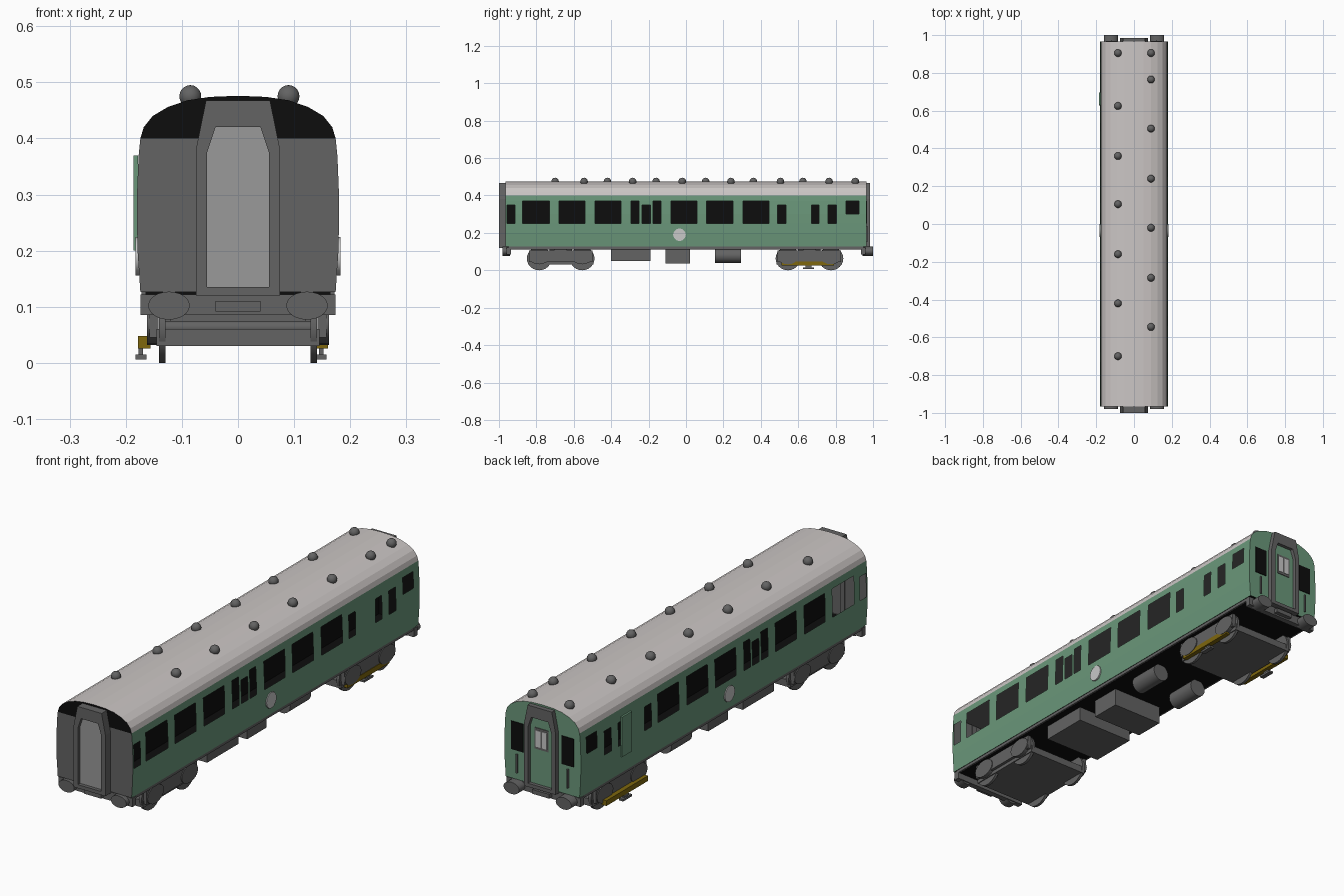
import bpy, bmesh, math
from mathutils import Matrix, Vector

if "Cube" in bpy.data.objects:
    bpy.data.objects.remove(bpy.data.objects["Cube"])

def mat(name, r, g, b):
    m = bpy.data.materials.new(name)
    m.diffuse_color = (r, g, b, 1)
    m.use_nodes = True
    m.node_tree.nodes["Principled BSDF"].inputs["Base Color"].default_value = m.diffuse_color
    return m

GREEN = mat("body green", .145, .31, .195)
ROOF = mat("roof pale grey", .60, .565, .555)
GREY = mat("dark grey", .125, .125, .125)
BLACK = mat("black", .004, .004, .004)
DOOR = mat("mid grey", .32, .32, .32)
YELLOW = mat("dark yellow", .21, .135, .004)
PALE = mat("light grey", .58, .58, .58)

def finish(name, bm, mats, smooth=False, recalc=True):
    if recalc:
        bmesh.ops.recalc_face_normals(bm, faces=bm.faces[:])
    me = bpy.data.meshes.new(name)
    bm.to_mesh(me)
    bm.free()
    for m in mats:
        me.materials.append(m)
    ob = bpy.data.objects.new(name, me)
    bpy.context.collection.objects.link(ob)
    if smooth:
        bpy.ops.object.select_all(action='DESELECT')
        ob.select_set(True)
        bpy.context.view_layer.objects.active = ob
        bpy.ops.object.shade_smooth_by_angle(angle=math.radians(40))
    return ob

def box(name, x0, x1, y0, y1, z0, z1, m):
    bm = bmesh.new()
    bmesh.ops.create_cube(bm, size=1)
    for v in bm.verts:
        v.co = Vector(((x0 + x1) / 2 + v.co.x * (x1 - x0),
                       (y0 + y1) / 2 + v.co.y * (y1 - y0),
                       (z0 + z1) / 2 + v.co.z * (z1 - z0)))
    return finish(name, bm, [m])

def cyl(name, c, ra, rz, depth, axis, m, sides=24):
    # elliptical cylinder along x or y, with height radius rz
    bm = bmesh.new()
    bmesh.ops.create_cone(bm, cap_ends=True, segments=sides, radius1=1, radius2=1, depth=depth)
    for v in bm.verts:
        a, b, d = v.co
        v.co = Vector(c) + (Vector((d, a * ra, b * rz)) if axis == 'x' else Vector((a * ra, d, b * rz)))
    return finish(name, bm, [m], smooth=True)

# Body shell: half profile swept along y, window cells left open
half = [(.174, .126), (.179, .20), (.18, .25), (.18, .30), (.178, .35), (.177, .37), (.174, .40),
        (.168, .42), (.152, .44), (.125, .456), (.09, .468), (.05, .474), (0, .476)]
ring = half + [(-x, z) for x, z in half[-2::-1]]
END = .965
LO, MID, HI = .25, .35, .37
windows = [(-.957, -.914, LO, MID), (-.875, -.73, LO, HI), (-.68, -.54, LO, HI), (-.487, -.347, LO, HI),
           (-.295, -.25, LO, HI), (-.235, -.19, LO, MID), (-.176, -.134, LO, HI), (-.08, .06, LO, HI),
           (.11, .25, LO, HI), (.305, .445, LO, HI), (.49, .535, LO, MID), (.67, .712, LO, MID),
           (.76, .805, LO, MID), (.855, .925, .30, HI)]
ys = sorted({-END, END} | {w[0] for w in windows} | {w[1] for w in windows})
bm = bmesh.new()
grid = [[bm.verts.new((x, y, z)) for x, z in ring] for y in ys]
n = len(ring)
for j in range(len(ys) - 1):
    ym = (ys[j] + ys[j + 1]) / 2
    for i in range(n - 1):
        zm = (ring[i][1] + ring[i + 1][1]) / 2
        if any(a < ym < b and lo < zm < hi for a, b, lo, hi in windows):
            continue
        f = bm.faces.new((grid[j][i], grid[j][i + 1], grid[j + 1][i + 1], grid[j + 1][i]))
        f.material_index = 1 if zm > .40 else 0
    f = bm.faces.new((grid[j][0], grid[j][-1], grid[j + 1][-1], grid[j + 1][0]))
    f.material_index = 3
# End walls in strips: front is grey with a black top, rear is green
for row, front in ((grid[0], True), (grid[-1], False)):
    for i in range(len(half) - 1):
        vs = [row[i], row[i + 1], row[n - 2 - i], row[n - 1 - i]]
        f = bm.faces.new(list(dict.fromkeys(vs)))
        f.material_index = (3 if half[i][1] >= .40 else 2) if front else 0
finish("body_shell", bm, [GREEN, ROOF, GREY, BLACK])

# Interior seen through the windows
box("cabin_ceiling", -.165, .165, -.96, .95, .386, .392, GREY)
box("cabin_floor", -.17, .17, -.96, .95, .13, .136, BLACK)
box("corridor_partition", -.003, .003, -.96, .95, .136, .386, BLACK)
box("rear_bulkhead", -.17, .17, .945, .955, .136, .386, BLACK)

# Roof vents
for x, rows in ((-.085, (.905, .625, .36, .105, -.16, -.42, -.70)),
                (.09, (.905, .765, .505, .24, -.02, -.285, -.545))):
    for y in rows:
        bm = bmesh.new()
        bmesh.ops.create_uvsphere(bm, u_segments=14, v_segments=10, radius=.02,
                                  matrix=Matrix.Translation((x, y, .475)))
        finish("roof_vent", bm, [GREY], smooth=True)

# Gangways: tapered frame with a panel set inside
outer = [(.075, .12), (.075, .38), (.057, .468)]
inner = [(.055, .135), (.055, .375), (.04, .42)]
mirror = lambda pts: pts + [(-x, z) for x, z in pts[::-1]]

def gangway(name, y_wall, y_face, y_panel, panel_mat):
    bm = bmesh.new()
    loops = [[bm.verts.new((x, y, z)) for x, z in mirror(p)]
             for p, y in ((outer, y_wall), (outer, y_face), (inner, y_face), (inner, y_wall))]
    for a, b in zip(loops, loops[1:] + loops[:1]):
        for i in range(6):
            k = (i + 1) % 6
            bm.faces.new((a[i], a[k], b[k], b[i]))
    finish(name + "_gangway_frame", bm, [GREY])
    bm = bmesh.new()
    f = bm.faces.new([bm.verts.new((x, y_panel, z)) for x, z in mirror(inner)])
    if f.normal.dot(Vector((0, 1, 0))) * y_wall < 0:
        f.normal_flip()
    finish(name + "_gangway_door", bm, [panel_mat], recalc=False)

gangway("front", -.96, -1.0, -.985, DOOR)
gangway("rear", .96, .985, .97, GREEN)

# Rear end details: door window, cab windows, handrails
box("rear_door_window_frame", -.032, .032, .968, .973, .285, .375, GREY)
for s in (-1, 1):
    box("rear_door_pane", *sorted((s * .004, s * .026)), .97, .975, .295, .365, PALE)
    box("rear_cab_window", *sorted((s * .09, s * .147)), .962, .968, .25, .37, BLACK)
    box("rear_handrail", s * .12 - .003, s * .12 + .003, .962, .972, .155, .235, GREY)

# Round badges on both sides, and the lookout plate on the left
for s in (-1, 1):
    cyl("side_badge", (s * .179, -.035, .19), .034, .034, .008, 'x', PALE, 12)
box("lookout_plate", -.186, -.178, .63, .695, .20, .37, GREEN)

# Underframe, buffer beams, couplers and buffers
box("underframe", -.165, .165, -.95, .95, .112, .127, BLACK)
for s in (-1, 1):
    box("solebar", *sorted((s * .162, s * .172)), -.95, .95, .113, .127, GREY)
    box("buffer_beam", -.174, .174, *sorted((s * .935, s * .96)), .085, .122, GREY)
    box("coupler", -.04, .04, *sorted((s * .94, s * .978)), .092, .11, GREY)
    for y0, y1 in ((-.98, -.94), (.945, 1.0)):
        cyl("buffer", (s * .123, (y0 + y1) / 2, .102), .037, .025, y1 - y0, 'y', GREY)

# Bogies
for yc in (-.67, .66):
    box("bogie_base", -.145, .145, yc - .175, yc + .175, .03, .06, GREY)
    box("bogie_bolster", -.12, .12, yc - .06, yc + .06, .06, .115, GREY)
    for s in (-1, 1):
        box("bogie_side_frame", *sorted((s * .142, s * .158)), yc - .17, yc + .17, .045, .105, GREY)
        box("bogie_spring", *sorted((s * .13, s * .15)), yc - .035, yc + .035, .10, .115, GREY)
        for dy in (-.115, .115):
            cyl("wheel", (s * .135, yc + dy, .063), .066, .063, .012, 'x', GREY)
            cyl("axle_box", (s * .152, yc + dy, .07), .055, .038, .02, 'x', GREY, 16)
    for dy in (-.115, .115):
        cyl("axle", (0, yc + dy, .063), .012, .012, .27, 'x', GREY, 12)

# Yellow shoe beams on the rear bogie, with pickup shoes below
for xb, xs in ((-.167, -.173), (.149, .148)):
    box("shoe_beam", xb - .011, xb + .011, .51, .79, .026, .048, YELLOW)
    box("shoe_stem", xs - .004, xs + .004, .64, .67, .014, .027, GREY)
    box("pickup_shoe", xs - .01, xs + .01, .625, .685, .006, .015, GREY)

# Equipment under the floor
box("battery_box", -.135, .135, -.40, -.19, .05, .115, GREY)
box("compressor_box", -.12, .12, -.11, .022, .035, .115, GREY)
for x in (-.1, .1):
    cyl("air_tank", (x, .225, .078), .038, .038, .14, 'y', GREY)
